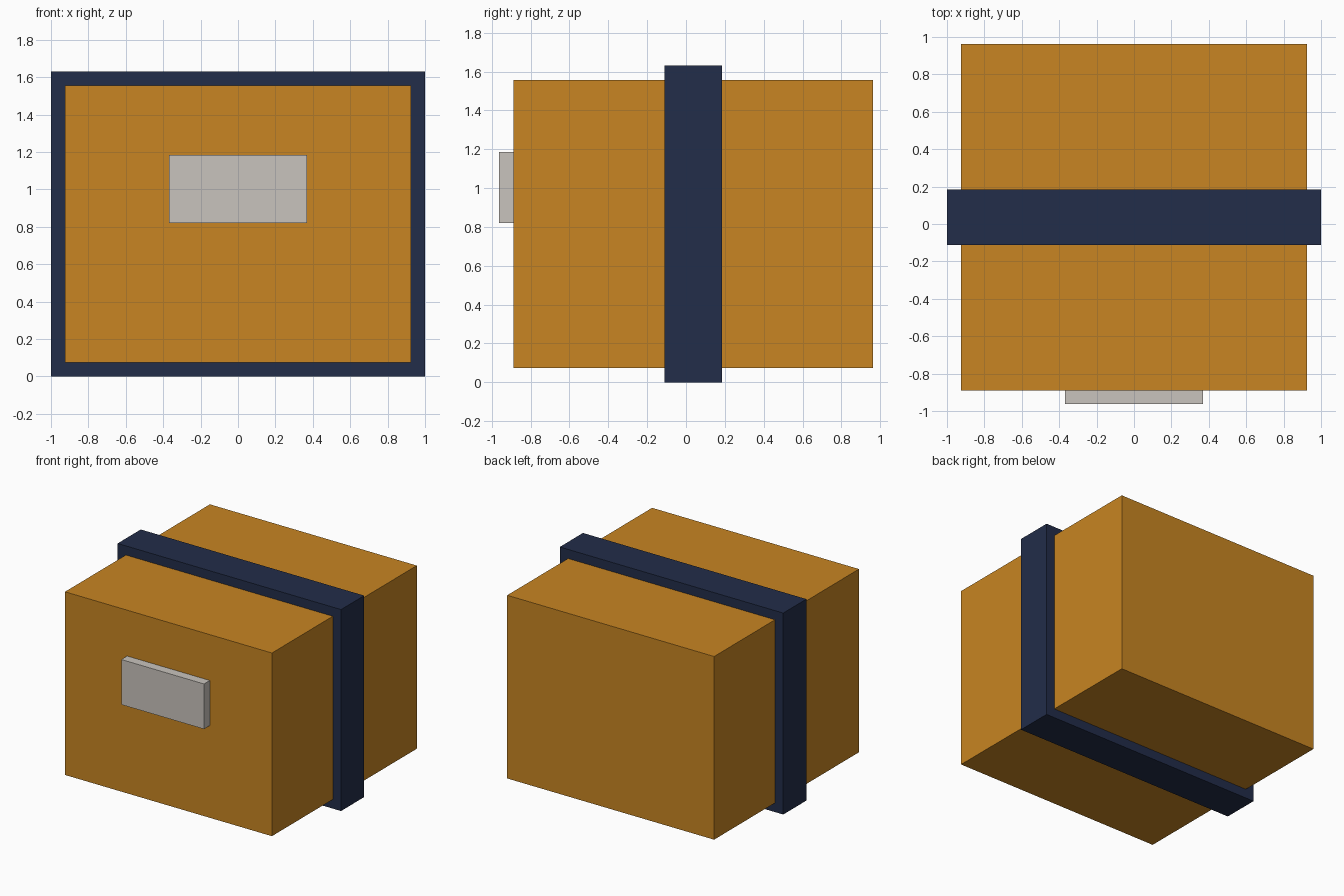
import bpy
from mathutils import Matrix, Vector
import bmesh

cube = bpy.data.objects.get("Cube")
if cube:
    bpy.data.objects.remove(cube, do_unlink=True)


def material(name, rgb):
    mat = bpy.data.materials.new(name)
    mat.use_nodes = True
    colour = (*rgb, 1)
    mat.diffuse_color = colour
    mat.node_tree.nodes["Principled BSDF"].inputs["Base Color"].default_value = colour
    return mat


def box(name, low, high, mat):
    """Flat-faced block spanning two opposite corners."""
    low, high = Vector(low), Vector(high)
    bm = bmesh.new()
    bmesh.ops.create_cube(bm, size=1, matrix=Matrix.Translation((low + high) / 2)
                          @ Matrix.Diagonal((*(high - low), 1)))
    mesh = bpy.data.meshes.new(name)
    bm.to_mesh(mesh)
    bm.free()
    mesh.materials.append(mat)
    obj = bpy.data.objects.new(name, mesh)
    bpy.context.collection.objects.link(obj)
    return obj


cardboard = material("amber cardboard", (0.578, 0.235, 0.016))
navy = material("navy strap", (0.016, 0.026, 0.067))
pale = material("pale grey label", (0.584, 0.552, 0.509))

# Parcel body
box("parcel_body", (-0.926, -0.889, 0.074), (0.926, 0.963, 1.556), cardboard)

# Strap wrapped around the sides, top and bottom
box("strap", (-1, -0.111, 0), (1, 0.185, 1.63), navy)

# Raised label on the front
box("front_label", (-0.37, -0.963, 0.82), (0.37, -0.889, 1.185), pale)
